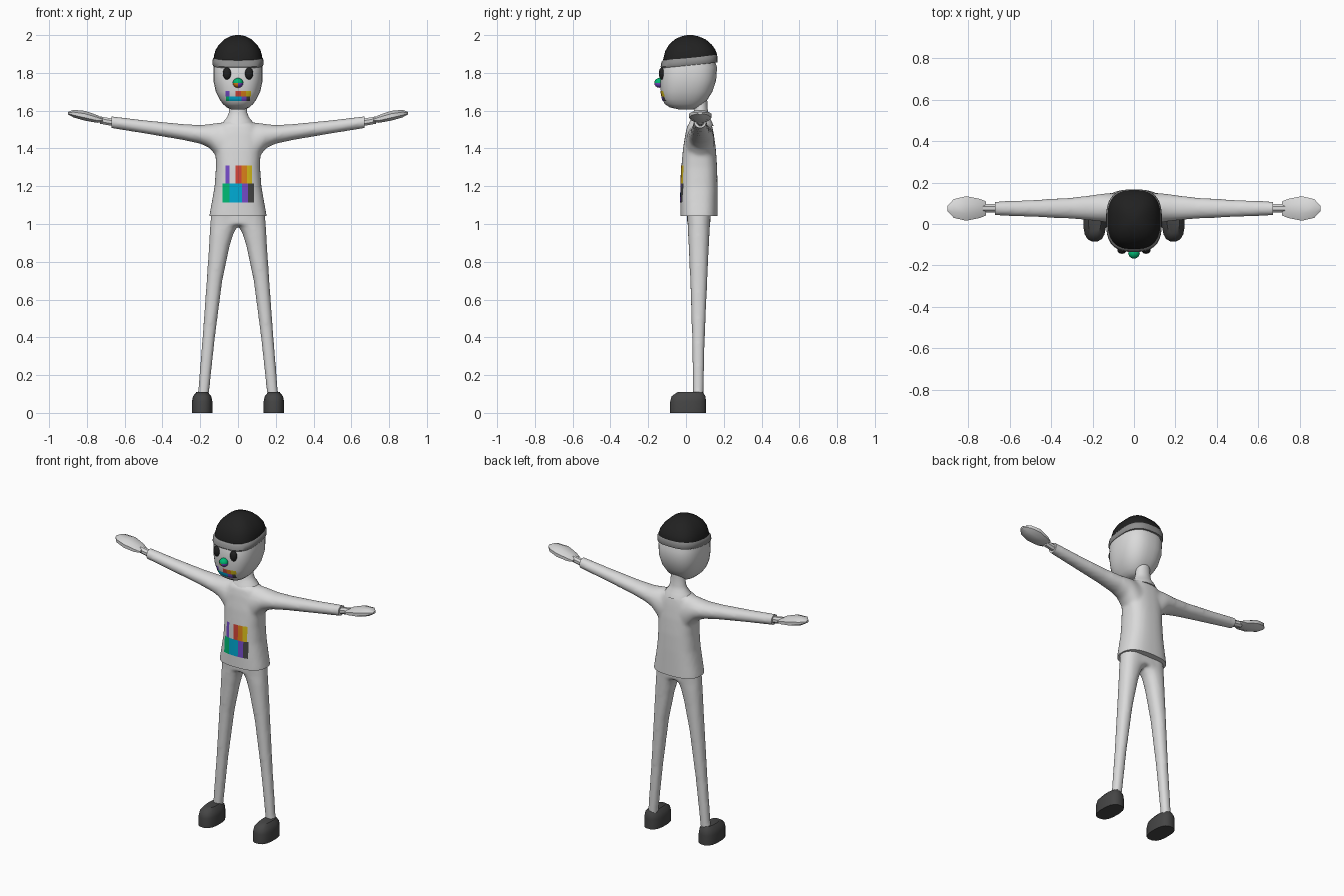
import bpy, bmesh, math
from mathutils import Vector
from mathutils.bvhtree import BVHTree

if "Cube" in bpy.data.objects:
    bpy.data.objects.remove(bpy.data.objects["Cube"])


def material(name, r, g, b):
    m = bpy.data.materials.new(name)
    m.diffuse_color = (r, g, b, 1)
    m.use_nodes = True
    m.node_tree.nodes["Principled BSDF"].inputs["Base Color"].default_value = m.diffuse_color
    return m


LIGHT = material("light_grey", 0.70, 0.70, 0.70)
MID = material("mid_grey", 0.27, 0.27, 0.27)
DARK = material("dark_grey", 0.06, 0.06, 0.06)
BLACK = material("black", 0.015, 0.015, 0.015)
PURPLE = material("purple", 0.18, 0.07, 0.58)
RED = material("red", 0.65, 0.06, 0.04)
ORANGE = material("orange", 0.72, 0.22, 0.01)
YELLOW = material("yellow", 0.70, 0.52, 0.01)
GREEN = material("green", 0.0, 0.48, 0.17)
BLUE = material("sky_blue", 0.0, 0.40, 0.65)


def spow(v, e):
    return math.copysign(abs(v) ** e, v)


def ring_z(z, x0, x1, y0, y1, n=24, p=2.0, tilt=0.0):
    """Horizontal superellipse ring, optionally tilted along y."""
    pts = []
    for i in range(n):
        a = 2 * math.pi * (i + 0.5) / n
        x = (x0 + x1) / 2 + (x1 - x0) / 2 * spow(math.cos(a), 2 / p)
        y = (y0 + y1) / 2 + (y1 - y0) / 2 * spow(math.sin(a), 2 / p)
        pts.append(Vector((x, y, z + tilt * y)))
    return pts


def ring_x(x, z0, z1, y0, y1, n=24, p=2.0):
    """Upright ring across the x axis."""
    return [Vector((x, v.y, v.x)) for v in ring_z(0, z0, z1, y0, y1, n, p)]


def mirrored(rings):
    return [[Vector((-v.x, v.y, v.z)) for v in r] for r in rings]


def finish(ob, angle=40):
    me = ob.data
    me.polygons.foreach_set("use_smooth", [True] * len(me.polygons))
    me.set_sharp_from_angle(angle=math.radians(angle))
    return ob


def to_object(name, bm, mats):
    me = bpy.data.meshes.new(name)
    bm.to_mesh(me)
    bm.free()
    for m in mats:
        me.materials.append(m)
    ob = bpy.data.objects.new(name, me)
    bpy.context.collection.objects.link(ob)
    return ob


def loft(name, lofts, *mats):
    """Skin one or more stacks of rings, with capped ends."""
    bm = bmesh.new()
    for rings in lofts:
        vs = [[bm.verts.new(v) for v in r] for r in rings]
        n = len(vs[0])
        for a, b in zip(vs, vs[1:]):
            for i in range(n):
                bm.faces.new((a[i], a[(i + 1) % n], b[(i + 1) % n], b[i]))
        bm.faces.new(vs[0])
        bm.faces.new(vs[-1])
    bmesh.ops.recalc_face_normals(bm, faces=bm.faces)
    return finish(to_object(name, bm, mats))


def fuse(ob, cuts):
    """Blend overlapping lofts into one skin, then trim it flat at planes."""
    r = ob.modifiers.new("fuse", 'REMESH')
    r.mode = 'VOXEL'
    r.voxel_size = 0.01
    s = ob.modifiers.new("soften", 'SMOOTH')
    s.factor, s.iterations = 0.5, 8
    dg = bpy.context.evaluated_depsgraph_get()
    bm = bmesh.new()
    bm.from_object(ob, dg)
    ob.modifiers.clear()
    for co, no in cuts:
        res = bmesh.ops.bisect_plane(bm, geom=bm.verts[:] + bm.edges[:] + bm.faces[:],
                                     plane_co=co, plane_no=no, clear_outer=True)
        edges = [e for e in res["geom_cut"] if isinstance(e, bmesh.types.BMEdge)]
        bmesh.ops.holes_fill(bm, edges=edges, sides=0)
    bmesh.ops.recalc_face_normals(bm, faces=bm.faces)
    for f in bm.faces:
        f.material_index = 0
    bm.to_mesh(ob.data)
    bm.free()
    return finish(ob)


def painted_patch(name, target, rows, offset=0.002):
    """Thin coloured cells laid on the front of the target."""
    tree = BVHTree.FromObject(target, bpy.context.evaluated_depsgraph_get())
    mats, bm = [], bmesh.new()

    def on_front(x, z):
        hit = tree.ray_cast(Vector((x, -1, z)), Vector((0, 1, 0)))[0]
        return bm.verts.new((x, hit.y - offset, z))
    nx, nz = 3, 5
    for z0, z1, cells in rows:
        for x0, x1, m in cells:
            if m not in mats:
                mats.append(m)
            g = [[on_front(x0 + (x1 - x0) * i / nx, z0 + (z1 - z0) * j / nz)
                  for i in range(nx + 1)] for j in range(nz + 1)]
            for j in range(nz):
                for i in range(nx):
                    f = bm.faces.new((g[j][i], g[j][i + 1], g[j + 1][i + 1], g[j + 1][i]))
                    f.material_index = mats.index(m)
    return finish(to_object(name, bm, mats))


def ball(name, loc, scale, mats, u=16, v=10):
    bm = bmesh.new()
    bmesh.ops.create_uvsphere(bm, u_segments=u, v_segments=v, radius=1)
    for vert in bm.verts:
        vert.co = Vector(loc) + Vector(a * b for a, b in zip(vert.co, scale))
    return finish(to_object(name, bm, mats))


# shirt: torso and sleeves blended together, trimmed at hem and cuffs
torso = [ring_z(z, -w, w, a, b, 32, 2.6) for z, w, a, b in (
    (0.97, 0.156, -0.03, 0.167), (1.05, 0.151, -0.03, 0.167), (1.12, 0.138, -0.03, 0.167),
    (1.2, 0.124, -0.028, 0.167), (1.3, 0.117, -0.025, 0.165), (1.4, 0.12, -0.016, 0.158),
    (1.48, 0.115, -0.003, 0.147), (1.525, 0.095, 0.008, 0.137), (1.542, 0.07, 0.025, 0.125))]
sleeve = [ring_x(*s) for s in (
    (0.0, 1.30, 1.54, 0.0, 0.145), (0.09, 1.32, 1.538, 0.0, 0.15), (0.12, 1.365, 1.534, 0.004, 0.15),
    (0.15, 1.402, 1.529, 0.01, 0.147), (0.2, 1.425, 1.524, 0.016, 0.14),
    (0.3, 1.446, 1.53, 0.025, 0.128), (0.5, 1.48, 1.55, 0.034, 0.116),
    (0.72, 1.515, 1.577, 0.043, 0.107))]
shirt = fuse(loft("shirt", [torso, sleeve, mirrored(sleeve)], LIGHT),
             [((0, 0, 1.042), (0, 0, -1)), ((0.67, 0, 0), (1, 0, 0)), ((-0.67, 0, 0), (-1, 0, 0))])

# trousers: two tapering legs blended at the hips
leg = [ring_z(z, i, o, a, b, 24, 2.2) for z, i, o, a, b in (
    (1.08, -0.01, 0.14, 0.0, 0.135), (1.04, -0.01, 0.144, 0.006, 0.13), (0.99, 0.0, 0.148, 0.009, 0.127),
    (0.95, 0.024, 0.15, 0.01, 0.125), (0.88, 0.045, 0.154, 0.014, 0.121), (0.7, 0.083, 0.166, 0.022, 0.113),
    (0.4, 0.122, 0.188, 0.032, 0.1), (0.06, 0.158, 0.216, 0.037, 0.092))]
hips = [ring_z(z, -w, w, 0.006, 0.13, 24, 2.8) for z, w in ((0.995, 0.13), (1.04, 0.143), (1.08, 0.14))]
fuse(loft("trousers", [leg, mirrored(leg), hips], LIGHT), [])

# neck
loft("neck", [[ring_z(z, -r, r, 0.08 - r * 0.8, 0.08 + r * 0.75) for z, r in (
    (1.52, 0.088), (1.547, 0.074), (1.565, 0.058), (1.59, 0.049), (1.64, 0.044), (1.72, 0.042))]], LIGHT)

# hands, wrists and shoes on both sides
wrist = [ring_x(x, z - 0.021, z + 0.021, 0.055, 0.097, 8) for x, z in ((0.65, 1.536), (0.73, 1.55))]
hand = [ring_x(x, z - h, z + h, 0.075 - w, 0.075 + w, 8) for x, z, h, w in (
    (0.715, 1.55, 0.009, 0.037), (0.745, 1.556, 0.022, 0.05), (0.81, 1.573, 0.028, 0.064),
    (0.87, 1.584, 0.022, 0.049), (0.9, 1.587, 0.007, 0.014))]
shoe = [ring_z(z, 0.19 - w, 0.19 + w, a, b, 16, 2.6) for z, w, a, b in (
    (0, 0.055, -0.085, 0.107), (0.06, 0.055, -0.085, 0.107),
    (0.088, 0.049, -0.078, 0.105), (0.11, 0.031, -0.046, 0.09))]
for part, rings, m in (("wrist", wrist, LIGHT), ("hand", hand, LIGHT), ("shoe", shoe, DARK)):
    loft("left_" + part, [rings], m)
    loft("right_" + part, [mirrored(rings)], m)

# head
head = loft("head", [[ring_z(z, -w, w, a, b, 32, 2.6) for z, w, a, b in (
    (1.607, 0.035, -0.04, 0.04), (1.617, 0.06, -0.085, 0.068), (1.635, 0.08, -0.112, 0.092),
    (1.66, 0.098, -0.126, 0.115), (1.70, 0.118, -0.134, 0.14), (1.76, 0.131, -0.136, 0.16),
    (1.83, 0.131, -0.133, 0.165), (1.9, 0.11, -0.1, 0.14))]], LIGHT)

# knitted cap: grey tilted band, black dome
loft("cap_band", [[ring_z(z, -w, w, a, b, 32, 2.8, 0.1) for z, w, a, b in (
    (1.838, 0.131, -0.131, 0.166), (1.845, 0.135, -0.135, 0.168),
    (1.87, 0.134, -0.131, 0.168), (1.88, 0.126, -0.12, 0.163))]], MID)
loft("cap_dome", [[ring_z(z, -w, w, a, b, 32, 2.7, t) for z, w, a, b, t in (
    (1.86, 0.129, -0.122, 0.164, 0.1), (1.885, 0.128, -0.121, 0.164, 0.1),
    (1.92, 0.119, -0.11, 0.155, 0.03), (1.95, 0.101, -0.09, 0.136, 0),
    (1.977, 0.073, -0.06, 0.105, 0), (1.993, 0.043, -0.027, 0.068, 0),
    (2.0, 0.014, 0.005, 0.035, 0))]], BLACK)

# eyes and tri-coloured nose
for side, s in (("left", 1), ("right", -1)):
    ball(side + "_eye", (0.058 * s, -0.127, 1.797), (0.022, 0.017, 0.033), [BLACK])
nose = ball("nose", (0, -0.141, 1.747), (0.028, 0.027, 0.026), [GREEN, ORANGE, PURPLE], 12, 8)
for f in nose.data.polygons:
    c = f.center
    f.material_index = 0 if c.z > 1.743 else (1 if c.x < 0 else 2)

# painted colour bars on shirt and mouth
painted_patch("shirt_bars", shirt, (
    (1.215, 1.31, ((-0.066, -0.045, PURPLE), (-0.012, 0.018, RED), (0.018, 0.048, ORANGE), (0.048, 0.075, YELLOW))),
    (1.113, 1.215, ((-0.082, -0.044, GREEN), (-0.044, 0.02, BLUE), (0.02, 0.054, PURPLE), (0.054, 0.084, DARK)))))
painted_patch("mouth_bars", head, (
    (1.676, 1.703, ((-0.066, -0.045, PURPLE), (-0.012, 0.015, RED), (0.015, 0.042, ORANGE), (0.042, 0.07, YELLOW))),
    (1.65, 1.676, ((-0.064, -0.048, GREEN), (-0.048, 0.018, BLUE), (0.018, 0.046, PURPLE), (0.046, 0.064, DARK)))))
